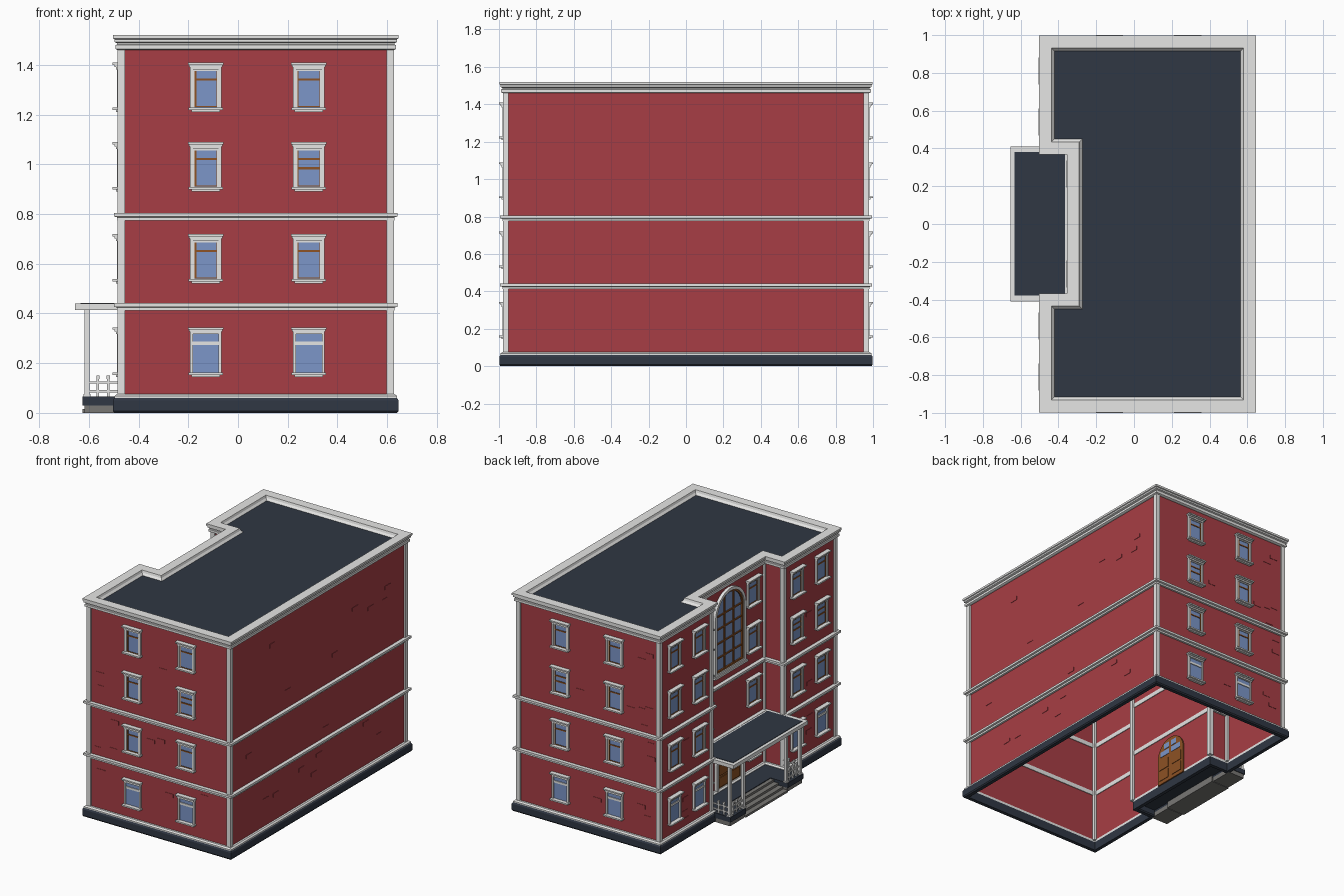
import bpy, bmesh, math, random
from mathutils import Vector

if "Cube" in bpy.data.objects:
    bpy.data.objects.remove(bpy.data.objects["Cube"])

random.seed(4)

def material(name, rgb):
    m = bpy.data.materials.new(name)
    m.diffuse_color = (*rgb, 1)
    m.use_nodes = True
    m.node_tree.nodes["Principled BSDF"].inputs["Base Color"].default_value = m.diffuse_color
    return m

RED = material("brick red", (0.39, 0.048, 0.059))
TRIM = material("light grey trim", (0.79, 0.79, 0.78))
DARK = material("dark slate", (0.029, 0.038, 0.056))
GLASS = material("window blue", (0.2, 0.305, 0.58))
WOOD = material("brown wood", (0.27, 0.085, 0.018))
STONE = material("step grey", (0.19, 0.185, 0.175))

parts = {}

def part(name, mat):
    if name not in parts:
        parts[name] = (bmesh.new(), mat)
    return parts[name][0]

class Frame:
    """Wall frame: u along the wall, o outward, z up."""
    def __init__(self, x, y, normal):
        self.p, self.n = Vector((x, y, 0)), Vector((*normal, 0))
        self.u = Vector((0, 0, 1)).cross(self.n)

    def at(self, u, o, z):
        return self.p + self.u * u + self.n * o + Vector((0, 0, z))

WORLD = Frame(0, 0, (0, 1))
WORLD.u = Vector((1, 0, 0))

def box(name, mat, f, u0, u1, o0, o1, z0, z1):
    bm = part(name, mat)
    v = [bm.verts.new(f.at(u, o, z)) for z in (z0, z1) for o in (o0, o1) for u in (u0, u1)]
    for q in ((0, 1, 3, 2), (4, 5, 7, 6), (0, 1, 5, 4), (2, 3, 7, 6), (0, 2, 6, 4), (1, 3, 7, 5)):
        bm.faces.new([v[i] for i in q])

def loops(name, mat, rings, close):
    """Skin a list of closed point loops; close joins last to first, else caps."""
    bm = part(name, mat)
    vs = [[bm.verts.new(p) for p in r] for r in rings]
    n = len(vs[0])
    for k in range(len(vs) if close else len(vs) - 1):
        a, b = vs[k], vs[(k + 1) % len(vs)]
        for i in range(n):
            j = (i + 1) % n
            bm.faces.new((a[i], a[j], b[j], b[i]))
    if not close:
        bm.faces.new(vs[0])
        bm.faces.new(vs[-1])

# Building plan, anticlockwise, with the entrance recess on the left side
XL, XR, XE, Y, YE = -0.473, 0.616, -0.325, 0.968, 0.398
PLAN = [(XR, -Y), (XR, Y), (XL, Y), (XL, YE), (XE, YE), (XE, -YE), (XL, -YE), (XL, -Y)]

def corner_dir(i):
    a, b, c = (Vector(PLAN[k % 8]) for k in (i - 1, i, i + 1))
    d, e = (b - a).normalized(), (c - b).normalized()
    return Vector((d.y + e.y, -d.x - e.x)), d.x * e.y - d.y * e.x

def plan_loop(o, z):
    return [(x + corner_dir(i)[0].x * o, y + corner_dir(i)[0].y * o, z)
            for i, (x, y) in enumerate(PLAN)]

def moulding(name, mat, profile):
    loops(name, mat, [plan_loop(o, z) for o, z in profile], True)

# Walls (open shell) and flat roof
bm = part("walls", RED)
lo, hi = ([bm.verts.new(p) for p in plan_loop(0, z)] for z in (0, 1.48))
for i in range(8):
    j = (i + 1) % 8
    bm.faces.new((lo[i], lo[j], hi[j], hi[i]))
bm = part("flat_roof", DARK)
bm.faces.new([bm.verts.new(p) for p in plan_loop(-0.03, 1.492)])

# Plinth, string courses, cornice with parapet
moulding("plinth", DARK, [(-.001, 0), (.024, 0), (.03, .008), (.03, .05), (.024, .06), (-.001, .06)])
moulding("plinth_trim", TRIM, [(-.001, .06), (.024, .06), (.024, .068), (.014, .076), (-.001, .076)])
for k, z in enumerate((0.412, 0.775)):
    moulding("string_course_%d" % (k + 1), TRIM,
             [(-.005, z), (.014, z), (.014, z + .012), (.026, z + .015), (.026, z + .03),
              (-.005, z + .03)])
moulding("cornice", TRIM, [(-.05, 1.46), (.012, 1.46), (.02, 1.464), (.02, 1.48), (.014, 1.482),
                           (.014, 1.488), (.024, 1.492), (.024, 1.503), (.03, 1.506), (.03, 1.52),
                           (-.035, 1.52), (-.04, 1.505), (-.054, 1.49)])

# Corner pilasters
for i, (x, y) in enumerate(PLAN):
    d, turn = corner_dir(i)
    s = -0.004 if turn > 0 else 0.0
    cx, cy = x + d.x * s, y + d.y * s
    box("corner_pilasters", TRIM, WORLD, cx - .015, cx + .015, cy - .015, cy + .015, .07, 1.462)

# Windows
def window(f, floor, variant=0):
    z = (0.145, 0.52, 0.89, 1.21)[floor]
    def b(name, mat, *a):
        box(name, mat, f, *a)
    t, s = "window_trim", "window_sashes"
    for k in (-1, 1):
        u0, u1 = sorted((k * .052, k * .064))
        b(t, TRIM, u0, u1, .0005, .014, z + .015, z + .178)
    b(t, TRIM, -.064, .064, .0005, .018, z + .172, z + .182)
    b(t, TRIM, -.068, .068, .0005, .024, z + .182, z + .19)
    b(t, TRIM, -.072, .072, .0005, .032, z + .19, z + .199)
    b(t, TRIM, -.07, .07, .0005, .032, z + .008, z + .018)
    b(t, TRIM, -.058, .058, .0005, .018, z, z + .008)
    b("window_glass", GLASS, -.053, .053, .0005, .004, z + .015, z + .175)
    if floor == 0:
        b(t, TRIM, -.053, .053, .0005, .009, z + .128, z + .143)
        return
    # Inner light frame, then wooden sash bars
    for k in (-1, 1):
        u0, u1 = sorted((k * .045, k * .053))
        b(t, TRIM, u0, u1, .0005, .01, z + .018, z + .172)
        u0, u1 = sorted((k * .0425, k * .045))
        b(s, WOOD, u0, u1, .0005, .008, z + .02, z + .17)
    b(t, TRIM, -.053, .053, .0005, .01, z + .165, z + .173)
    b(s, WOOD, -.045, .045, .0005, .008, z + .02, z + .024)
    b(s, WOOD, -.045, .045, .0005, .008, z + .128, z + .136)
    if variant == 1:
        b(s, WOOD, -.045, -.036, .0005, .007, z + .02, z + .165)
    if variant == 2:
        b(s, WOOD, -.045, .045, .0005, .008, z + .09, z + .099)

for floor in range(4):
    for x in (-0.13, 0.285):
        v = 1 if x < 0 else (2 if floor == 2 else 0)
        window(Frame(x, -Y, (0, -1)), floor, v)
        window(Frame(x, Y, (0, 1)), floor, v)
    for y in (0.54, 0.81):
        window(Frame(XL, y, (-1, 0)), floor, 1 if floor % 2 else 0)
        window(Frame(XL, -y, (-1, 0)), floor, 2 if floor == 2 else 0)
    for y in (-0.265, 0.265):
        window(Frame(XE, y, (-1, 0)), floor)

# Arched stair window and arched entrance door
ENTRY = Frame(XE, 0, (-1, 0))

def arch(w, z0, top, o):
    pts = [(-w, z0), (w, z0)]
    pts += [(w * math.cos(a), top - w + w * math.sin(a)) for a in
            (math.pi * k / 16 for k in range(17))]
    return [ENTRY.at(u, o, z) for u, z in pts]

def arch_ring(name, mat, w, z0, top, t, o0, o1):
    loops(name, mat, [arch(w, z0, top, o0), arch(w, z0, top, o1),
                      arch(w - t, z0 + t, top - t, o1), arch(w - t, z0 + t, top - t, o0)], True)

def arch_plate(name, mat, w, z0, top, o0, o1):
    loops(name, mat, [arch(w, z0, top, o0), arch(w, z0, top, o1)], False)

arch_ring("arched_window_trim", TRIM, .17, .87, 1.44, .02, .0005, .022)
arch_ring("arched_window_frame", WOOD, .15, .89, 1.42, .012, .0005, .014)
arch_plate("arched_window_glass", GLASS, .15, .89, 1.42, .0005, .004)
box("arched_window_trim", TRIM, ENTRY, -.18, .18, .0005, .03, .862, .876)
for u in (-.05, .05):
    box("arched_window_bars", WOOD, ENTRY, u - .005, u + .005, .0005, .011, .89, 1.405)
for z in (.99, 1.09, 1.19, 1.28):
    box("arched_window_bars", WOOD, ENTRY, -.146, .146, .0005, .011, z - .005, z + .005)

arch_ring("door_surround", TRIM, .15, .05, .40, .02, .0005, .02)
arch_plate("door_leaves", WOOD, .13, .06, .38, -.01, .006)
for k in (-1, 1):
    for z0, z1 in ((.085, .15), (.165, .235)):
        u0, u1 = sorted((k * .02, k * .11))
        box("door_panels", WOOD, ENTRY, u0, u1, -.014, .011, z0, z1)
    for w, z0, z1 in ((.1, .262, .30), (.06, .31, .35)):
        u0, u1 = sorted((k * .012, k * w))
        box("door_fanlight", GLASS, ENTRY, u0, u1, -.013, .009, z0, z1)

# Porch floor, side blocks, steps
box("porch_floor", DARK, WORLD, -.49, XE - .002, -.395, .395, .045, .065)
for k in (-1, 1):
    y0, y1 = sorted((k * .23, k * .40))
    box("porch_side_slabs", DARK, WORLD, -.625, -.488, y0, y1, .03, .065)
    box("porch_side_blocks", STONE, WORLD, -.617, -.488, y0 + .004, y1 - .004, 0, .031)
for i in range(4):
    box("porch_steps", STONE, WORLD, -.625 + i * .036, -.625 + (i + 1) * .036,
        -.23, .23, 0, .015 * (i + 1))

# Porch roof and columns
box("porch_roof_rim", TRIM, WORLD, -.655, XE - .002, -.41, .41, .414, .44)
box("porch_roof_deck", DARK, WORLD, -.633, -.365, -.378, .382, .438, .443)
for y in (-.385, -.235, .235, .385):
    box("porch_columns", TRIM, WORLD, -.617, -.597, y - .01, y + .01, .065, .415)
    box("porch_columns", TRIM, WORLD, -.621, -.593, y - .014, y + .014, .065, .075)

# Railings at the porch ends and beside the steps
def railing(f, length):
    for z in (.083, .118):
        box("railings", TRIM, f, 0, length, -.004, .004, z, z + .009)
    n = round(length / .036)
    for i in range(1, n):
        u = length * i / n
        box("railings", TRIM, f, u - .005, u + .005, -.005, .005, .065, .14)
        box("railings", TRIM, f, u - .007, u + .007, -.007, .007, .137, .15)

for k in (-1, 1):
    railing(Frame(-.605, k * .385, (0, -1)), .125)
    railing(Frame(-.607, .385 if k > 0 else -.235, (-1, 0)), .15)

# Scattered raised bricks
def bricks(f, half, count, avoid):
    placed = 0
    while placed < count:
        u, z = random.uniform(-half, half), random.uniform(.12, 1.4)
        if any(abs(u - a) < .12 for a in avoid) or any(abs(z - c) < .05 for c in (.425, .79)):
            continue
        box("raised_bricks", RED, f, u - .03, u + .03, .0005, .003, z - .013, z + .013)
        placed += 1

bricks(Frame(XR, 0, (1, 0)), .88, 16, ())
bricks(Frame(0, -Y, (0, -1)), .42, 12, (-.13, .285))
bricks(Frame(0, Y, (0, 1)), .42, 12, (.13, -.285))
for y in (-.685, .685):
    bricks(Frame(XL, y, (-1, 0)), .24, 4, (-.13, .13))

# Turn the collected parts into objects
for name, (bm, mat) in parts.items():
    if name not in ("walls", "flat_roof"):
        bmesh.ops.recalc_face_normals(bm, faces=bm.faces[:])
    me = bpy.data.meshes.new(name)
    bm.to_mesh(me)
    bm.free()
    me.materials.append(mat)
    bpy.context.collection.objects.link(bpy.data.objects.new(name, me))
